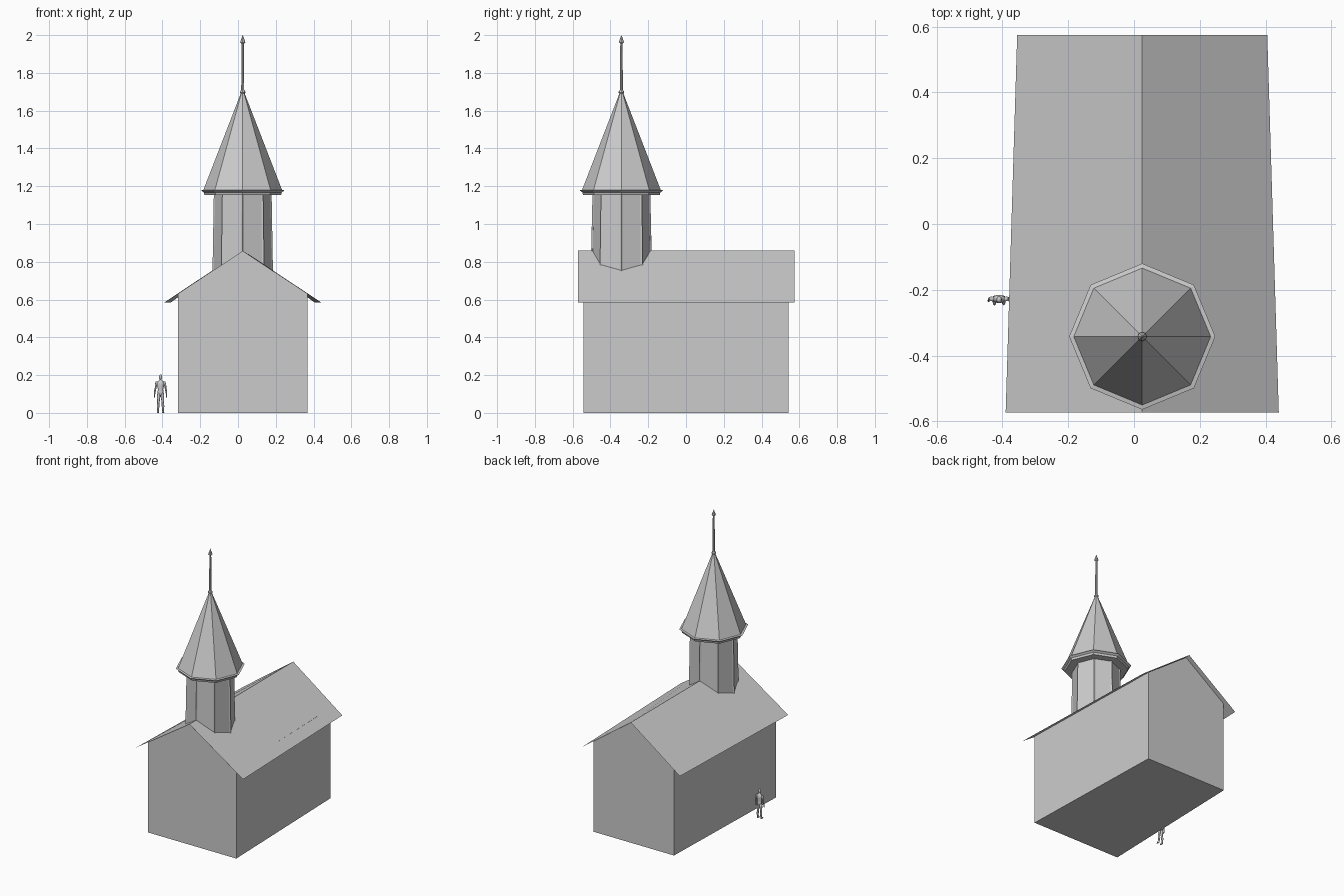
import bpy
from math import cos, sin, pi

CX, TY = 0.025, -0.342          # ridge line x, tower centre y


def make(name, verts, faces, smooth=False):
    me = bpy.data.meshes.new(name)
    me.from_pydata(verts, [], faces)
    me.update()
    for p in me.polygons:
        p.use_smooth = smooth
    ob = bpy.data.objects.new(name, me)
    bpy.context.collection.objects.link(ob)
    return ob


def loft(name, rings, n=8, smooth=False, a0=0.0):
    """Capped tube through horizontal rings (x, y, z, rx, ry)."""
    v = [(x + rx * cos(a0 + 2 * pi * i / n), y + ry * sin(a0 + 2 * pi * i / n), z)
         for x, y, z, rx, ry in rings for i in range(n)]
    f = [(k * n + i, k * n + (i + 1) % n, (k + 1) * n + (i + 1) % n, (k + 1) * n + i)
         for k in range(len(rings) - 1) for i in range(n)]
    last = (len(rings) - 1) * n
    f += [tuple(reversed(range(n))), tuple(range(last, last + n))]
    return make(name, v, f, smooth)


def turned(name, profile, n=8):
    return loft(name, [(CX, TY, z, r, r) for r, z in profile], n)


# Nave: gabled block, slightly narrower at the back
def gable(y, w):
    return [(CX - w, y, 0), (CX + w, y, 0), (CX + w, y, 0.632),
            (CX, y, 0.857), (CX - w, y, 0.632)]


make("nave_walls", gable(-0.543, 0.342) + gable(0.543, 0.312),
     [(0, 1, 2, 3, 4), (9, 8, 7, 6, 5)]
     + [(i, i + 5, (i + 1) % 5 + 5, (i + 1) % 5) for i in range(5)])

# Roof: thin tapered sheet with overhanging eaves
make("nave_roof", [(CX + s * w, y, z) for y, w in ((-0.573, 0.415), (0.575, 0.38))
                   for s, z in ((-1, 0.585), (0, 0.86), (1, 0.585))],
     [(0, 1, 4, 3), (1, 2, 5, 4)])

# Octagonal tower shaft, its foot buried in the roof
turned("tower_shaft", [(0.156, 0.745), (0.149, 1.158)])

# Slim boards along the tower corners
for i in range(8):
    a = i * pi / 4
    c, s = cos(a), sin(a)
    z0 = 0.86 - 0.664 * abs(0.16 * c) - 0.005
    loft(f"corner_board_{i + 1}",
         [(CX + r * c, TY + r * s, z, 0.008, 0.008)
          for r, z in ((0.152, z0), (0.145, 1.158))], 4, a0=a)

# Spire with flared eave, then the finial
turned("spire", [(0.150, 1.154), (0.203, 1.154), (0.207, 1.168), (0.222, 1.178),
                 (0.208, 1.181), (0.007, 1.70)])
turned("finial", [(0.009, 1.688), (0.015, 1.695), (0.015, 1.700), (0.008, 1.710),
                  (0.006, 1.955), (0.014, 1.962), (0.0005, 2.0)])

# Standing figure beside the left wall, for scale
FX, FY = -0.41, -0.228
body = [(0.092, 0.010, 0.008), (0.100, 0.017, 0.012), (0.112, 0.016, 0.011),
        (0.125, 0.014, 0.010), (0.145, 0.019, 0.013), (0.160, 0.021, 0.012),
        (0.168, 0.014, 0.008), (0.172, 0.006, 0.006), (0.180, 0.006, 0.006)]
loft("figure_torso", [(FX, FY, z, a, b) for z, a, b in body], 10, True)
head = [(0.177, 0.004, 0.005), (0.182, 0.007, 0.009), (0.191, 0.0085, 0.011),
        (0.199, 0.007, 0.009), (0.204, 0.002, 0.003)]
loft("figure_head", [(FX, FY - 0.002, z, a, b) for z, a, b in head], 10, True)
leg = [(0.014, -0.006, 0.000, 0.006, 0.014), (0.014, -0.005, 0.006, 0.005, 0.011),
       (0.013, 0.002, 0.013, 0.0045, 0.005), (0.013, 0.003, 0.036, 0.007, 0.008),
       (0.012, 0.000, 0.053, 0.006, 0.007), (0.010, 0.000, 0.085, 0.009, 0.010),
       (0.009, 0.000, 0.104, 0.008, 0.010)]
arm = [(0.032, -0.006, 0.081, 0.002, 0.003), (0.032, -0.005, 0.092, 0.003, 0.005),
       (0.031, -0.003, 0.101, 0.003, 0.003), (0.029, 0.000, 0.120, 0.005, 0.005),
       (0.026, 0.002, 0.132, 0.0045, 0.005), (0.024, 0.001, 0.150, 0.006, 0.007),
       (0.020, 0.000, 0.165, 0.006, 0.007)]
for side, s in (("left", -1), ("right", 1)):
    for part, rings in (("leg", leg), ("arm", arm)):
        loft(f"figure_{part}_{side}",
             [(FX + s * x, FY + y, z, a, b) for x, y, z, a, b in rings], 8, True)
